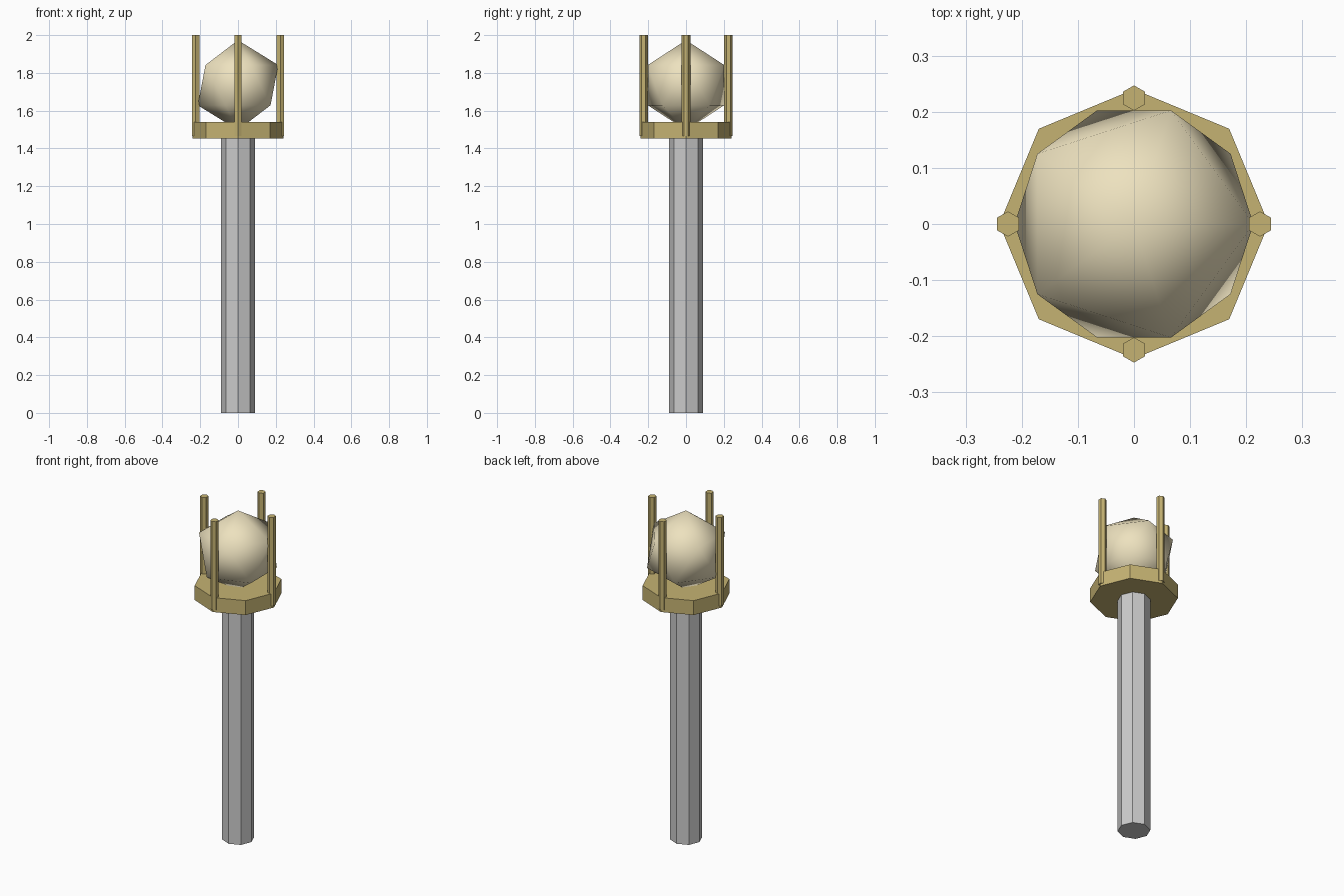
import bpy
from math import cos, sin, pi

if "Cube" in bpy.data.objects:
    bpy.data.objects.remove(bpy.data.objects["Cube"])


def colour(name, rgb):
    mat = bpy.data.materials.new(name)
    mat.diffuse_color = (*rgb, 1)
    mat.use_nodes = True
    mat.node_tree.nodes["Principled BSDF"].inputs["Base Color"].default_value = mat.diffuse_color
    return mat


def prism(name, sides, radius, z0, z1, x=0, y=0, mat=None):
    bpy.ops.mesh.primitive_cylinder_add(vertices=sides, radius=radius, depth=z1 - z0,
                                        location=(x, y, (z0 + z1) / 2))
    obj = bpy.context.object
    obj.name = name
    if mat:
        obj.data.materials.append(mat)
    return obj


brass = colour("brass", (0.56, 0.45, 0.17))
cream = colour("cream", (0.85, 0.76, 0.52))

# octagonal post and the collar on top of it
prism("post", 8, 0.09, 0, 1.46)
prism("collar", 8, 0.24, 1.453, 1.54, mat=brass)

# four hexagonal prongs around the orb
for i in range(4):
    a = i * pi / 2
    prism(f"prong_{i + 1}", 6, 0.0225, 1.467, 2.0, 0.2245 * cos(a), 0.2245 * sin(a), brass)

# smooth-shaded icosahedron orb, sunk slightly into the collar
bpy.ops.mesh.primitive_ico_sphere_add(subdivisions=1, radius=0.238, location=(0, 0, 1.735))
orb = bpy.context.object
orb.name = "orb"
orb.data.materials.append(cream)
bpy.ops.object.shade_smooth()
